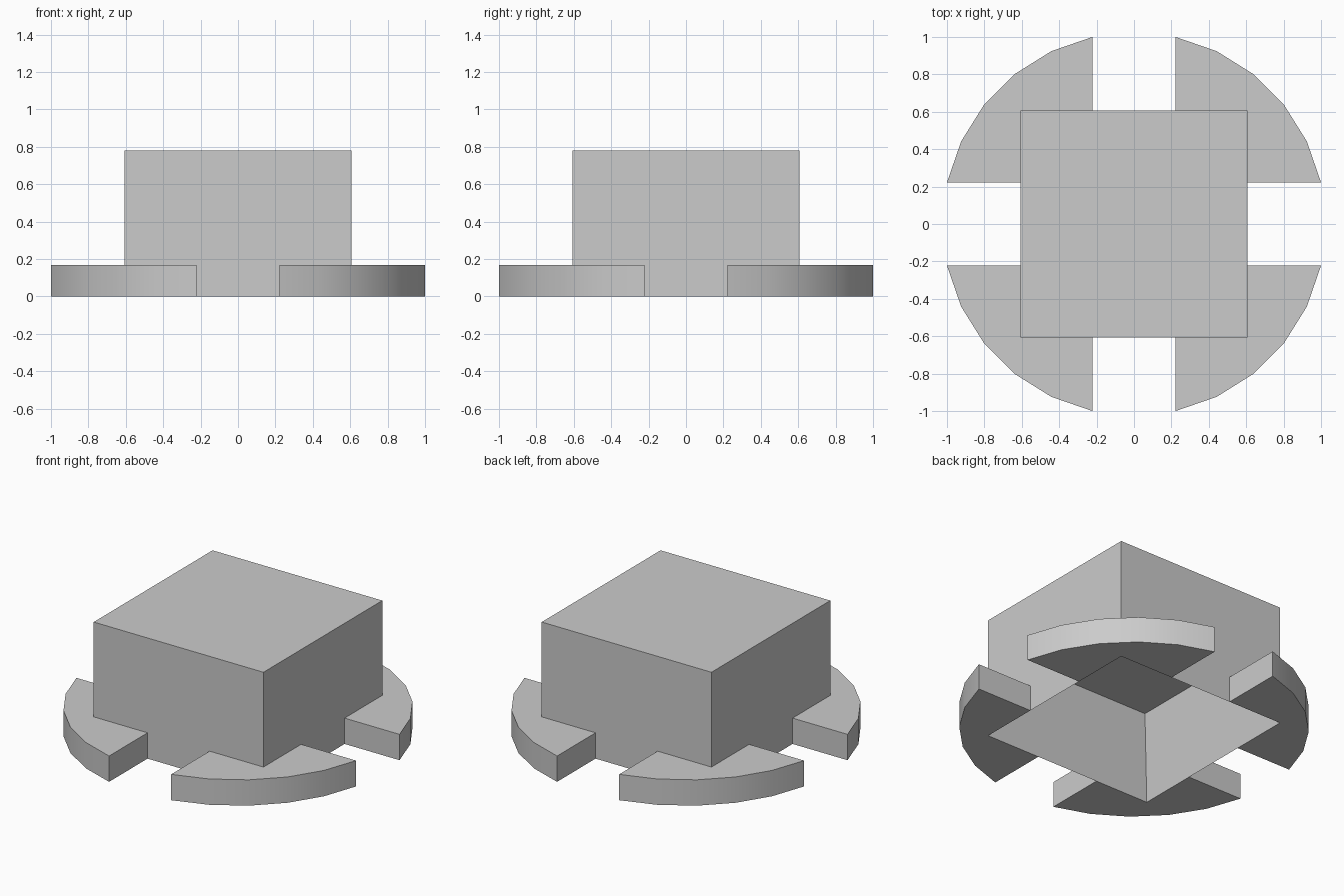
import bpy, bmesh
from math import atan2, cos, sin, hypot, pi
from mathutils import Matrix, Vector

cube = bpy.data.objects.get("Cube")
if cube:
    bpy.data.objects.remove(cube, do_unlink=True)

HALF = 0.607        # half width of the square body
HEIGHT = 0.78
WALL = 0.085        # wall thickness around the hollow
HOLLOW = 0.53       # depth of the hollow underneath
SLOT = 0.222        # half width of the gap between flanges
FLANGE_HEIGHT = 0.167
ARC_STEPS = 5

grey = bpy.data.materials.new("plain grey")
grey.use_nodes = True
colour = (0.6, 0.6, 0.6, 1)
grey.diffuse_color = colour
grey.node_tree.nodes["Principled BSDF"].inputs["Base Color"].default_value = colour


def make_object(name, bm):
    bmesh.ops.recalc_face_normals(bm, faces=bm.faces)
    mesh = bpy.data.meshes.new(name)
    bm.to_mesh(mesh)
    bm.free()
    mesh.materials.append(grey)
    obj = bpy.data.objects.new(name, mesh)
    bpy.context.collection.objects.link(obj)
    return obj


# Square body, hollowed from below
bm = bmesh.new()
size = Matrix.Diagonal((2 * HALF, 2 * HALF, HEIGHT, 1))
bmesh.ops.create_cube(bm, size=1, matrix=Matrix.Translation((0, 0, HEIGHT / 2)) @ size)
bm.normal_update()
floor = min(bm.faces, key=lambda f: f.calc_center_median().z)
bmesh.ops.inset_region(bm, faces=[floor], thickness=WALL, use_even_offset=True)
bmesh.ops.translate(bm, verts=floor.verts, vec=(0, 0, HOLLOW))
make_object("hollow_body", bm)

# One curved flange wrapped around each corner of the body
radius = hypot(1, SLOT)
start = atan2(SLOT, 1)
sweep = pi / 2 - 2 * start
outline = [(SLOT, HALF), (HALF, HALF), (HALF, SLOT)]
for i in range(ARC_STEPS + 1):
    a = start + sweep * i / ARC_STEPS
    outline.append((radius * cos(a), radius * sin(a)))

names = ["back_left_flange", "back_right_flange", "front_right_flange", "front_left_flange"]
for turn, name in enumerate(names):
    bm = bmesh.new()
    base = bm.faces.new([bm.verts.new((x, y, 0)) for x, y in outline])
    raised = bmesh.ops.extrude_face_region(bm, geom=[base], use_keep_orig=True)
    top = [v for v in raised["geom"] if isinstance(v, bmesh.types.BMVert)]
    bmesh.ops.translate(bm, verts=top, vec=Vector((0, 0, FLANGE_HEIGHT)))
    bmesh.ops.rotate(bm, verts=bm.verts, matrix=Matrix.Rotation(turn * pi / 2, 3, "Z"))
    flange = make_object(name, bm)
    bpy.ops.object.select_all(action="DESELECT")
    flange.select_set(True)
    bpy.context.view_layer.objects.active = flange
    bpy.ops.object.shade_smooth_by_angle(angle=pi / 6)
